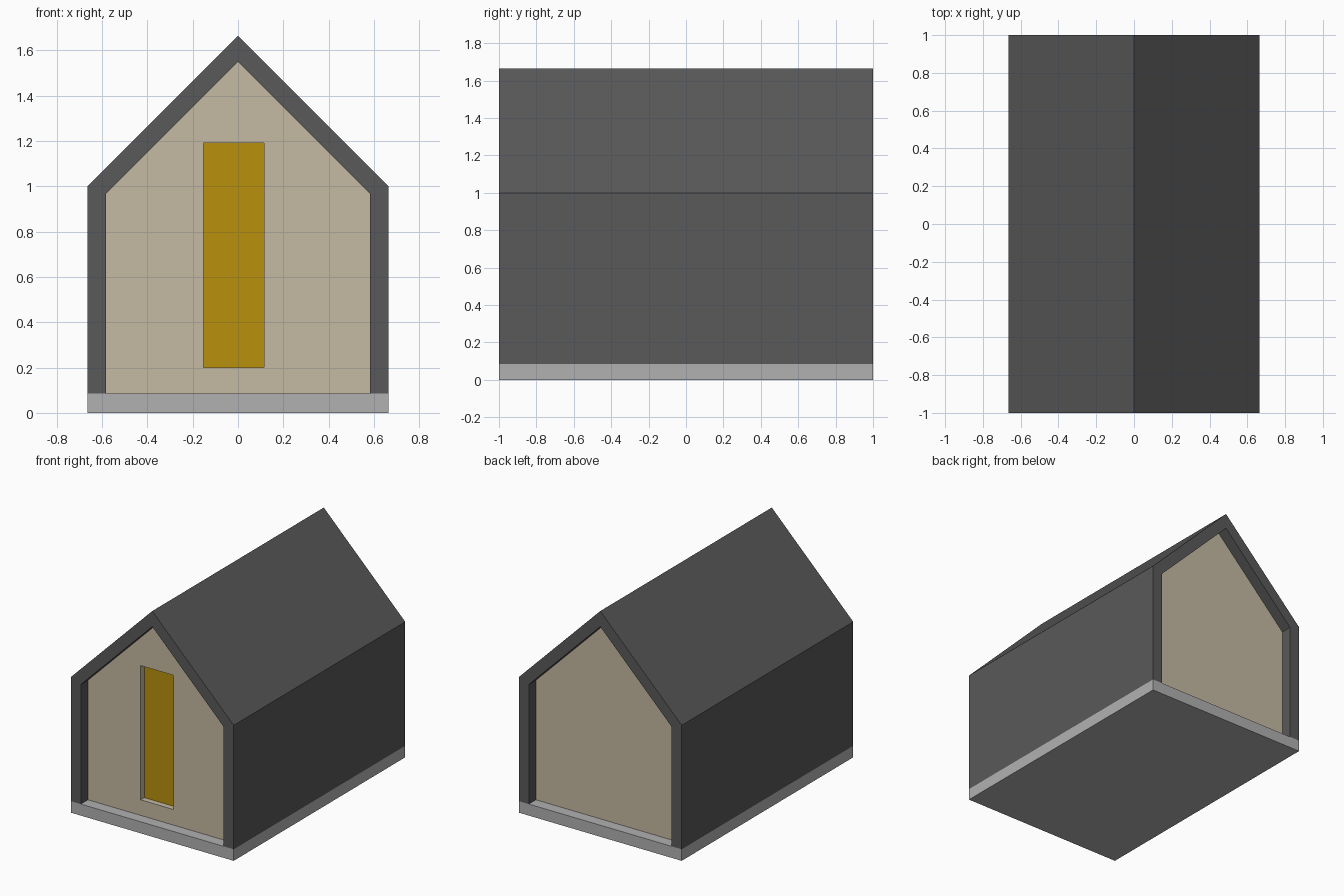
import bpy, bmesh
from mathutils import Vector

cube = bpy.data.objects.get("Cube")
if cube:
    bpy.data.objects.remove(cube)


def material(name, rgb):
    m = bpy.data.materials.new(name)
    m.use_nodes = True
    m.diffuse_color = (*rgb, 1)
    bsdf = next(n for n in m.node_tree.nodes if n.type == 'BSDF_PRINCIPLED')
    bsdf.inputs["Base Color"].default_value = (*rgb, 1)
    return m


DARK = material("dark grey cladding", (0.10, 0.10, 0.10))
CONCRETE = material("light grey concrete", (0.44, 0.44, 0.44))
TAN = material("tan wall", (0.56, 0.49, 0.36))
GOLD = material("golden window", (0.48, 0.28, 0.004))

W, EAVE, RIDGE = 0.665, 1.0, 1.665            # outer half width and heights
IN_W, IN_EAVE, IN_RIDGE = 0.583, 0.967, 1.55  # inner outline of the shell
BASE, RECESS = 0.085, 0.083                   # slab height, gable setback


def prism(profile, y0, y1):
    """Extrude an (x, z) outline along y."""
    bm = bmesh.new()
    face = bm.faces.new([bm.verts.new((x, y0, z)) for x, z in profile])
    res = bmesh.ops.extrude_face_region(bm, geom=[face])
    moved = [v for v in res["geom"] if isinstance(v, bmesh.types.BMVert)]
    bmesh.ops.translate(bm, verts=moved, vec=(0, y1 - y0, 0))
    bmesh.ops.recalc_face_normals(bm, faces=bm.faces)
    return bm


def finish(name, bm, *mats):
    mesh = bpy.data.meshes.new(name)
    bm.to_mesh(mesh)
    bm.free()
    for m in mats:
        mesh.materials.append(m)
    ob = bpy.data.objects.new(name, mesh)
    bpy.context.collection.objects.link(ob)
    return ob


# Floor slab
finish("floor_slab", prism([(-W, 0), (W, 0), (W, BASE), (-W, BASE)], -1, 1), CONCRETE)

# Continuous wall and roof shell
shell = [(-W, BASE), (-W, EAVE), (0, RIDGE), (W, EAVE), (W, BASE),
         (IN_W, BASE), (IN_W, IN_EAVE), (0, IN_RIDGE), (-IN_W, IN_EAVE), (-IN_W, BASE)]
finish("wall_and_roof_shell", prism(shell, -1, 1), DARK)

# Set-back gable walls
gable = [(-IN_W, BASE), (IN_W, BASE), (IN_W, IN_EAVE), (0, IN_RIDGE), (-IN_W, IN_EAVE)]
finish("back_gable_wall", prism(gable, 1 - 2 * RECESS, 1 - RECESS), TAN)
bm = prism(gable, -1 + RECESS, -1 + 2 * RECESS)

# Cut the tall window into the front face and sink it
X0, X1, Z0, Z1 = -0.152, 0.115, 0.20, 1.19
for co, no in (((X0, 0, 0), (1, 0, 0)), ((X1, 0, 0), (1, 0, 0)),
               ((0, 0, Z0), (0, 0, 1)), ((0, 0, Z1), (0, 0, 1))):
    bmesh.ops.bisect_plane(bm, geom=bm.verts[:] + bm.edges[:] + bm.faces[:],
                           plane_co=Vector(co), plane_no=Vector(no))
bm.normal_update()
pane = [f for f in bm.faces if f.normal.y < -0.9
        and X0 < f.calc_center_median().x < X1 and Z0 < f.calc_center_median().z < Z1]
bmesh.ops.inset_individual(bm, faces=pane, thickness=0, depth=-0.042)
for f in pane:
    f.material_index = 1
finish("front_gable_wall", bm, TAN, GOLD)
